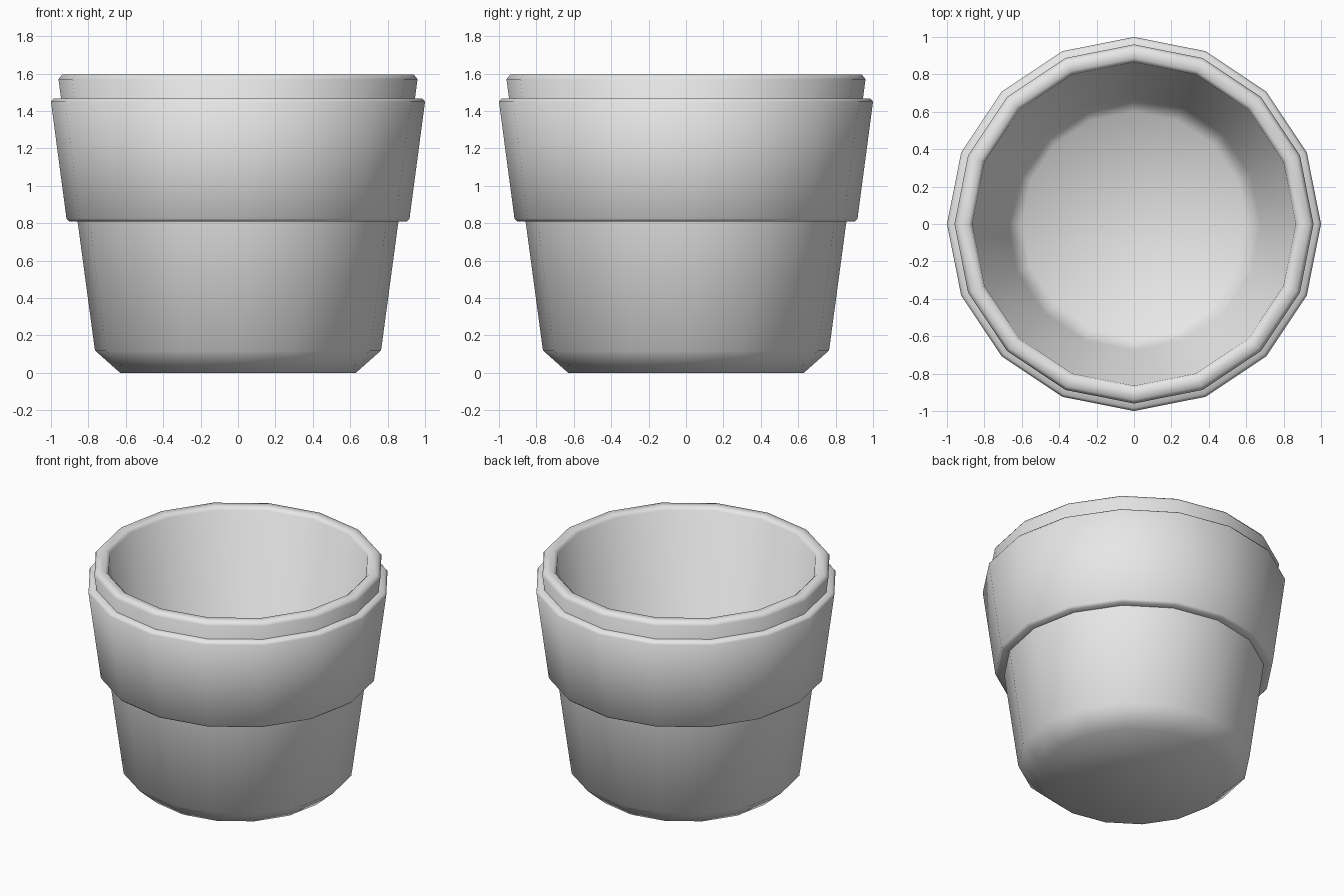
import bpy, bmesh, math

SIDES = 16

if "Cube" in bpy.data.objects:
    bpy.data.objects.remove(bpy.data.objects["Cube"], do_unlink=True)

grey = bpy.data.materials.new("plain grey")
grey.use_nodes = True
grey.diffuse_color = (0.8, 0.8, 0.8, 1)
grey.node_tree.nodes["Principled BSDF"].inputs["Base Color"].default_value = (0.8, 0.8, 0.8, 1)


def lathe(name, profile, closed):
    """Revolve (radius, height) points; an open profile gets flat end caps."""
    bm = bmesh.new()
    rings = []
    for r, z in profile:
        rings.append([bm.verts.new((r * math.cos(a), r * math.sin(a), z))
                      for a in (math.tau * i / SIDES for i in range(SIDES))])
    pairs = list(zip(rings, rings[1:]))
    if closed:
        pairs.append((rings[-1], rings[0]))
    else:
        bm.faces.new(rings[0])
        bm.faces.new(rings[-1])
    for low, high in pairs:
        for i in range(SIDES):
            j = (i + 1) % SIDES
            bm.faces.new((low[i], low[j], high[j], high[i]))
    bmesh.ops.recalc_face_normals(bm, faces=bm.faces)
    mesh = bpy.data.meshes.new(name)
    bm.to_mesh(mesh)
    bm.free()
    mesh.materials.append(grey)
    obj = bpy.data.objects.new(name, mesh)
    bpy.context.collection.objects.link(obj)
    bpy.ops.object.select_all(action="DESELECT")
    obj.select_set(True)
    bpy.context.view_layer.objects.active = obj
    bpy.ops.object.shade_smooth_by_angle(angle=math.radians(60))
    return obj


# Hollow cup: chamfered foot, tapered wall, bevelled lip, inner wall and floor
lathe("cup_body", [(0.63, 0), (0.765, 0.12), (0.96, 1.57), (0.94, 1.595),
                   (0.885, 1.595), (0.865, 1.575), (0.676, 0.168), (0.6, 0.095)], False)

# Raised sleeve around the upper half
lathe("grip_band", [(0.84, 0.81), (0.902, 0.81), (0.917, 0.825), (1.0, 1.45),
                    (0.985, 1.468), (0.93, 1.468)], True)
